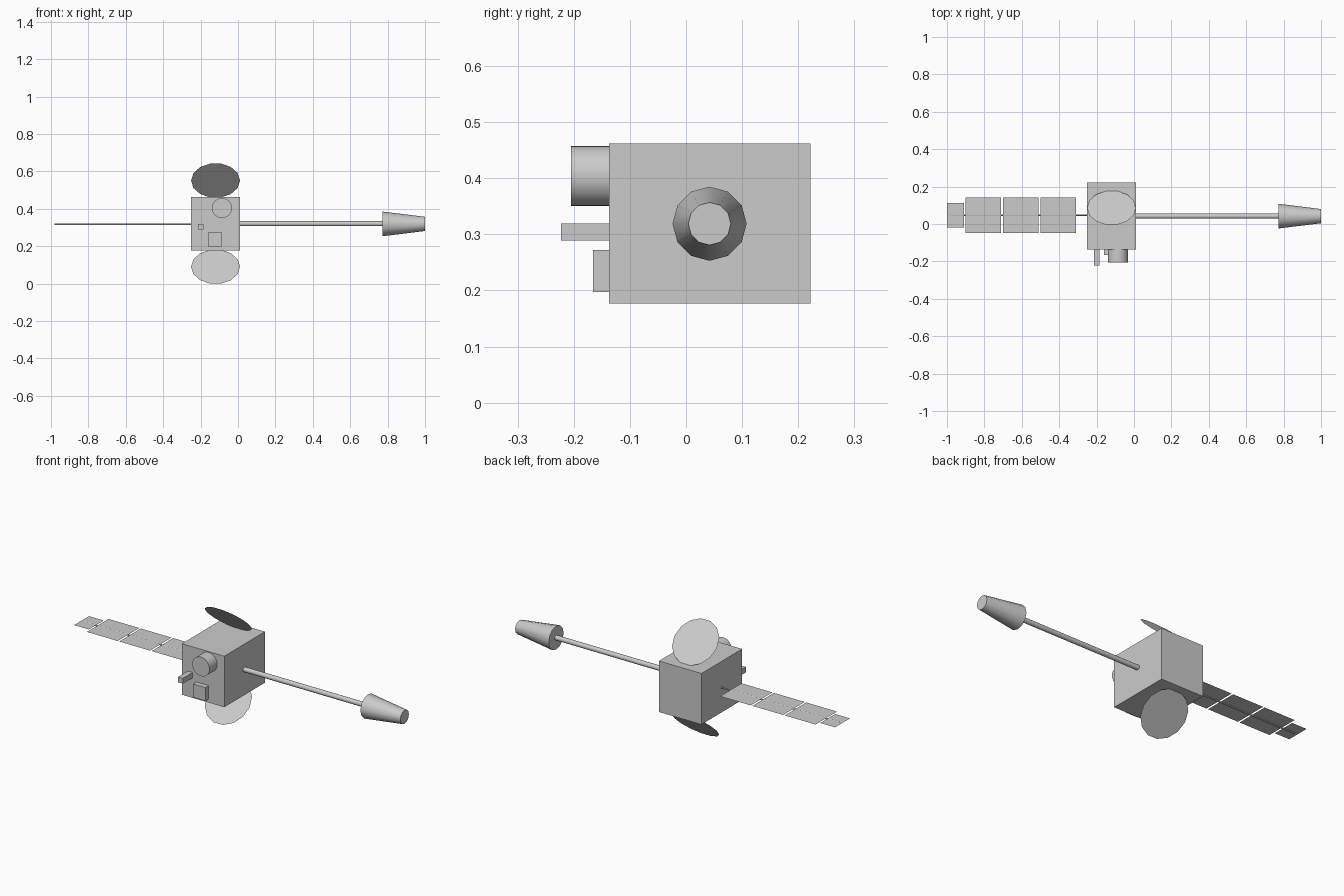
import bpy, bmesh
from math import sin, cos, pi, radians
from mathutils import Matrix, Vector

if "Cube" in bpy.data.objects:
    bpy.data.objects.remove(bpy.data.objects["Cube"])


def finish(name, bm, smooth=False):
    mesh = bpy.data.meshes.new(name)
    bm.to_mesh(mesh)
    bm.free()
    ob = bpy.data.objects.new(name, mesh)
    bpy.context.collection.objects.link(ob)
    if smooth:
        bpy.ops.object.select_all(action='DESELECT')
        ob.select_set(True)
        bpy.context.view_layer.objects.active = ob
        bpy.ops.object.shade_smooth_by_angle(angle=radians(35))
    return ob


def box(name, lo, hi):
    lo, hi = Vector(lo), Vector(hi)
    bm = bmesh.new()
    bmesh.ops.create_cube(bm, size=1, matrix=Matrix.Translation((lo + hi) / 2)
                          @ Matrix.Diagonal((*(hi - lo), 1)))
    return finish(name, bm)


def rod(name, start, end, r1, r2, sides):
    a, b = Vector(start), Vector(end)
    turn = (b - a).to_track_quat('Z', 'Y').to_matrix().to_4x4()
    bm = bmesh.new()
    bmesh.ops.create_cone(bm, cap_ends=True, segments=sides, radius1=r1, radius2=r2,
                          depth=(b - a).length, matrix=Matrix.Translation((a + b) / 2) @ turn)
    return finish(name, bm, True)


def disc(name, centre, radius, tilt, sides=14):
    bm = bmesh.new()
    bm.faces.new([bm.verts.new((radius * cos(2 * pi * i / sides),
                                radius * sin(2 * pi * i / sides), 0)) for i in range(sides)])
    bm.transform(Matrix.Translation(centre) @ Matrix.Rotation(tilt, 4, 'X'))
    return finish(name, bm)


def sheet(name, x0, x1, y0, y1, z):
    bm = bmesh.new()
    bm.faces.new([bm.verts.new(p) for p in ((x0, y0, z), (x1, y0, z), (x1, y1, z), (x0, y1, z))])
    return finish(name, bm)


# Main body
box("body", (-0.251, -0.137, 0.177), (0.011, 0.222, 0.462))

# Tilted flat antenna discs above and below
disc("upper_dish", (-0.12, 0.0863, 0.551), 0.131, radians(-45))
disc("lower_dish", (-0.12, 0.0863, 0.0903), 0.131, radians(45))

# Boom with tapered sail on the right
rod("boom", (0.0, 0.042, 0.32), (0.775, 0.042, 0.32), 0.0135, 0.0135, 12)
rod("boom_cone", (0.773, 0.042, 0.319), (1.0, 0.042, 0.319), 0.066, 0.038, 12)

# Solar array: thin spar with paper-thin panels on top
rod("array_spar", (-0.98, 0.047, 0.317), (-0.25, 0.047, 0.317), 0.004, 0.004, 8)
for i in range(3):
    x = -0.5 - 0.2 * i
    sheet(f"solar_panel_{i + 1}", x, x + 0.19, -0.048, 0.142, 0.32)
sheet("trim_panel", -1.0, -0.909, -0.018, 0.113, 0.32)

# Instruments on the front face
rod("imager", (-0.086, -0.137, 0.404), (-0.086, -0.205, 0.404), 0.0535, 0.0535, 32)
box("sensor_bar", (-0.214, -0.223, 0.289), (-0.184, -0.137, 0.319))
box("sounder_box", (-0.161, -0.166, 0.197), (-0.086, -0.137, 0.272))
